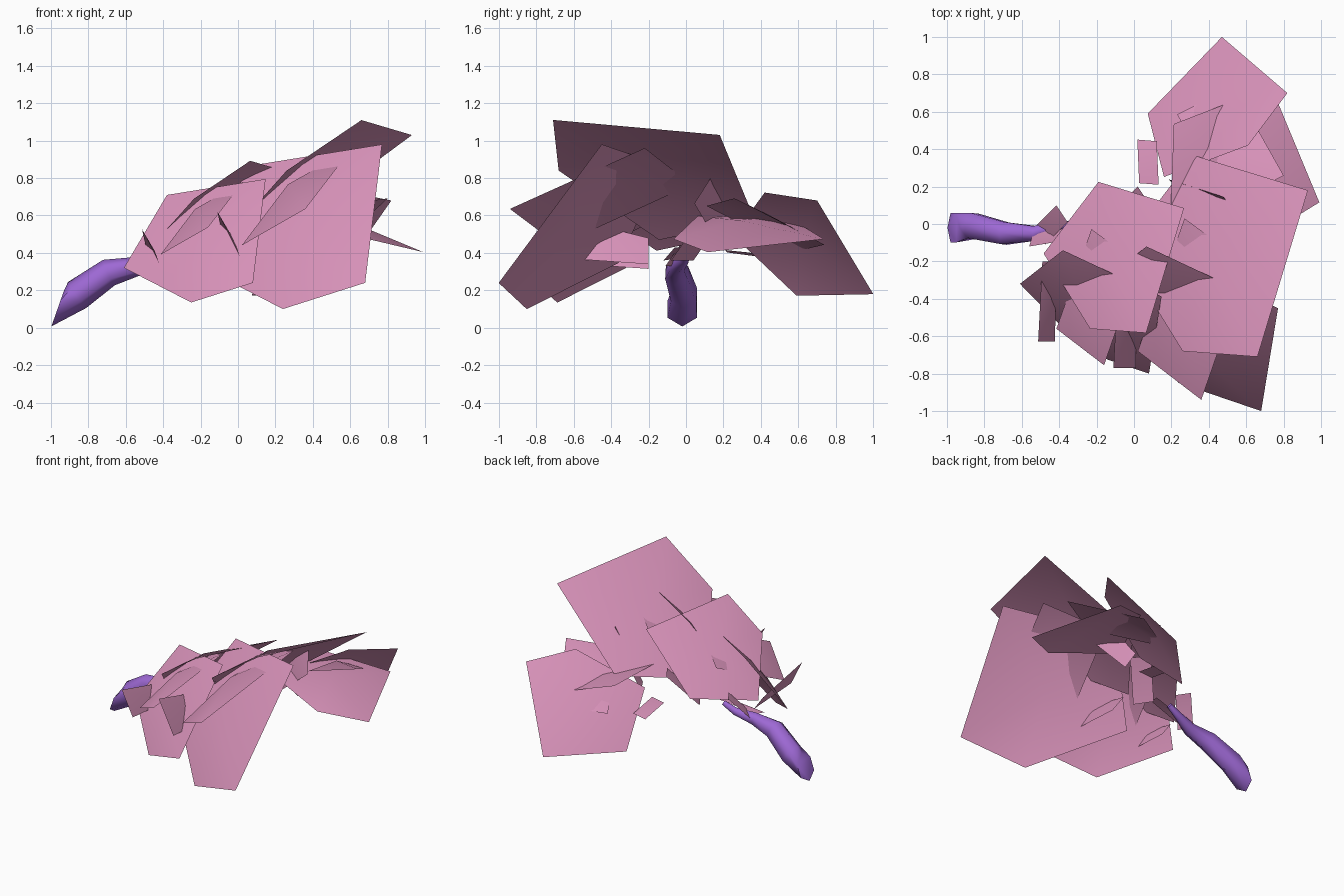
import bpy
import bmesh
import math
from mathutils import Matrix, Vector

cube = bpy.data.objects.get("Cube")
if cube:
    bpy.data.objects.remove(cube, do_unlink=True)


def make_material(name, color):
    mat = bpy.data.materials.new(name)
    mat.use_nodes = True
    mat.diffuse_color = (*color, 1)
    shader = next(n for n in mat.node_tree.nodes if n.type == "BSDF_PRINCIPLED")
    shader.inputs["Base Color"].default_value = (*color, 1)
    return mat


pink = make_material("blossom pink", (0.69, 0.29, 0.49))
purple = make_material("stem purple", (0.34, 0.14, 0.66))


def finish(name, bm, mat):
    mesh = bpy.data.meshes.new(name)
    bm.to_mesh(mesh)
    bm.free()
    mesh.materials.append(mat)
    obj = bpy.data.objects.new(name, mesh)
    bpy.context.scene.collection.objects.link(obj)
    return obj


def card(name, corners, matrix, dome=0.1):
    """Thin sheet through the corners, its middle raised into a low dome."""
    points = [matrix @ Vector(p) for p in corners]
    bm = bmesh.new()
    face = bm.faces.new([bm.verts.new(p) for p in points])
    face.normal_update()
    if face.normal.z < 0:
        face.normal_flip()
    longest = max(e.calc_length() for e in bm.edges)
    normal = face.normal.copy()
    middle = bmesh.ops.poke(bm, faces=[face])["verts"][0]
    middle.co = sum(points, Vector()) / len(points) + normal * longest * dome
    for f in bm.faces:
        f.smooth = True
    return finish(name, bm, pink)


def petal_corners(b, c, d):
    """Five-sided petal outline from three neighbouring corners."""
    b, c, d = Vector(b), Vector(c), Vector(d)
    long_side, short_side = b - c, d - c
    a = c + 1.155 * long_side + 1.63 * short_side
    e = c + 0.562 * long_side + 2.206 * short_side
    return [a, b, c, d, e]


def frame(b, c, d):
    """Scaled coordinate frame sitting on a petal."""
    b, c, d = Vector(b), Vector(c), Vector(d)
    u = (b - c).normalized()
    n = (c - b).cross(d - c).normalized()
    axes = Matrix((u, n, u.cross(n))).transposed().to_4x4()
    return Matrix.Translation(c) @ axes @ Matrix.Scale((b - c).length, 4)


# Corner triples of the petals in the largest cluster
upper = ((0.93, 0.18, 1.03), (0.66, -0.71, 1.11), (0.26, -0.68, 0.84))
front = ((0.77, -0.45, 0.98), (0.68, -1.0, 0.24), (0.24, -0.85, 0.10))
back_upper = ((0.47, 1.0, 0.18), (0.82, 0.70, 0.68), (0.61, 0.41, 0.73))

# Four-sided sheets of the cluster
middle = ((0.61, -0.22, 0.96), (0.36, -0.94, 0.635),
          (0.02, -0.68, 0.44), (0.27, 0.03, 0.765))
strip = ((-0.11, -0.77, 0.62), (0.01, -0.77, 0.38),
         (0.02, -0.20, 0.34), (-0.08, -0.20, 0.48))
base_leaf = ((0.02, 0.20, 0.59), (0.10, 0.08, 0.59),
             (-0.06, -0.08, 0.36), (-0.14, 0.04, 0.36))

# The same cluster is repeated smaller beside it and turned to the back
clusters = {
    "large": Matrix.Identity(4),
    "small": Matrix.Translation((-0.43, -0.05, 0.06)) @ Matrix.Scale(0.75, 4),
    "back": frame(*back_upper) @ frame(*upper).inverted(),
}
for label, matrix in clusters.items():
    card(label + "_upper_petal", petal_corners(*upper), matrix)
    card(label + "_front_petal", petal_corners(*front), matrix)
    card(label + "_middle_petal", middle, matrix)
    card(label + "_strip_petal", strip, matrix, 0.04)
    card(label + "_base_leaf", base_leaf, matrix, 0.04)

# Narrow leaf lying along the stem
card("stem_leaf", ((-0.56, -0.12, 0.36), (-0.54, -0.05, 0.37),
                   (-0.20, 0.0, 0.43), (-0.20, -0.06, 0.43)),
     Matrix.Identity(4), 0.03)

# Stem: six-sided tapering tube along a bent path (centre, radius)
path = [((-0.965, -0.02, 0.10), 0.098), ((-0.86, -0.01, 0.175), 0.085),
        ((-0.69, -0.05, 0.295), 0.075), ((-0.53, -0.05, 0.33), 0.05),
        ((-0.40, -0.01, 0.365), 0.03), ((-0.31, 0.0, 0.41), 0.02)]
points = [Vector(p) for p, r in path]
sides = 6
bm = bmesh.new()
rings = []
for i, (_, radius) in enumerate(path):
    tangent = points[min(i + 1, len(path) - 1)] - points[max(i - 1, 0)]
    if i == 0:
        tangent = Vector((1, 0, -0.35))
    tangent.normalize()
    across = Vector((0, 0, 1)).cross(tangent).normalized()
    up = tangent.cross(across)
    ring = []
    for k in range(sides):
        t = 2 * math.pi * k / sides + math.pi / 2
        offset = across * math.cos(t) * 0.92 + up * math.sin(t)
        ring.append(bm.verts.new(points[i] + offset * radius))
    rings.append(ring)
for r0, r1 in zip(rings, rings[1:]):
    for k in range(sides):
        j = (k + 1) % sides
        bm.faces.new((r0[k], r0[j], r1[j], r1[k]))
bm.faces.new(rings[0])
bm.faces.new(rings[-1])
bmesh.ops.recalc_face_normals(bm, faces=bm.faces)
stem = finish("stem", bm, purple)
bpy.context.view_layer.objects.active = stem
stem.select_set(True)
bpy.ops.object.shade_smooth_by_angle(angle=math.radians(70))
